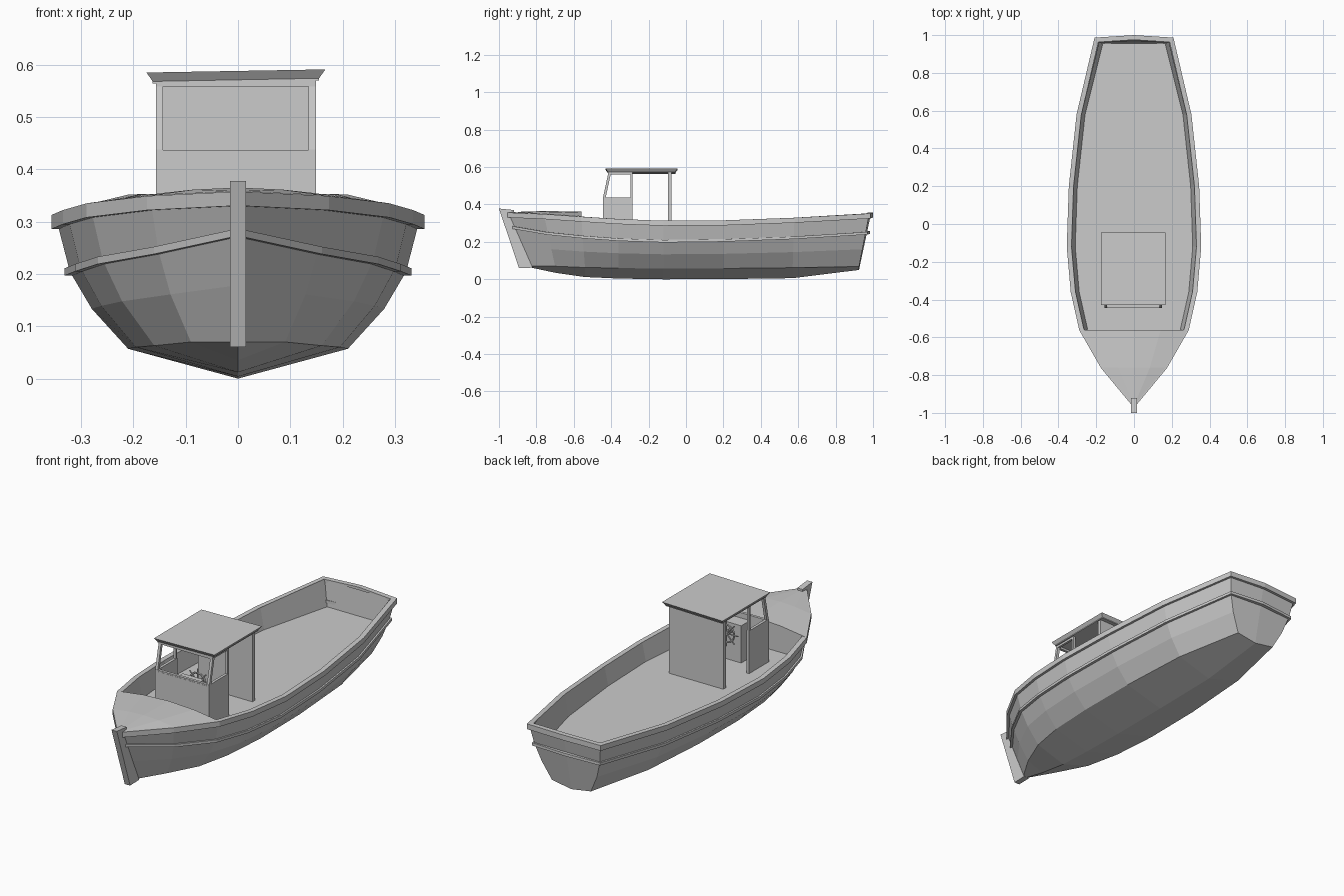
import bpy, bmesh, math
from mathutils import Vector

if "Cube" in bpy.data.objects:
    bpy.data.objects.remove(bpy.data.objects["Cube"])


def make(name, verts, faces):
    me = bpy.data.meshes.new(name)
    bm = bmesh.new()
    vs = [bm.verts.new(v) for v in verts]
    for f in faces:
        bm.faces.new([vs[i] for i in f])
    bmesh.ops.remove_doubles(bm, verts=bm.verts, dist=0.0005)
    bmesh.ops.recalc_face_normals(bm, faces=bm.faces)
    bm.to_mesh(me)
    bm.free()
    ob = bpy.data.objects.new(name, me)
    bpy.context.collection.objects.link(ob)
    return ob


def loft(name, rows, closed=False, caps=()):
    n = len(rows[0])
    faces = [(i * n + j, i * n + (j + 1) % n, (i + 1) * n + (j + 1) % n, (i + 1) * n + j)
             for i in range(len(rows) - 1) for j in range(n if closed else n - 1)]
    faces += [tuple(c * n + j for j in range(n)) for c in caps]
    return make(name, [p for r in rows for p in r], faces)


def box(name, x0, x1, y0, y1, z0, z1):
    return loft(name, [[(x0, y0, z), (x1, y0, z), (x1, y1, z), (x0, y1, z)] for z in (z0, z1)],
                True, (0, 1))


def bar(name, a, b, r, sides=4):
    a, b = Vector(a), Vector(b)
    q = (b - a).to_track_quat('Z', 'Y')
    ang = [math.tau * (k + .5) / sides for k in range(sides)]
    s = r / math.cos(math.pi / sides)
    ring = [q @ Vector((s * math.cos(t), s * math.sin(t), 0)) for t in ang]
    return loft(name, [[p + e for e in ring] for p in (a, b)], True, (0, 1))


def lerp(a, b, t):
    return a + (b - a) * t


# Hull stations: sheer y, half width, z | chine y, half width, z | keel z | rub strip z
ST = [(-.955, .006, .355, -.84, .005, .07, .065, .277),
      (-.76, .168, .347, -.70, .09, .07, .035, .245),
      (-.56, .283, .333, -.54, .16, .063, .012, .226),
      (-.36, .328, .320, -.36, .195, .06, .004, .212),
      (-.12, .349, .311, -.12, .21, .057, 0, .204),
      (.20, .338, .313, .20, .208, .058, .001, .208),
      (.58, .297, .327, .57, .185, .062, .006, .222),
      (.98, .203, .35, .925, .11, .068, .05, .246)]


def level(s, z, f):
    ys, ws, zs, yc, wc, zc = s[:6]
    return Vector((lerp(wc, ws, f), lerp(yc, ys, (z - zc) / (zs - zc)), z))


def half(s):
    return [Vector((s[1], s[0], s[2])), level(s, s[7], .8),
            level(s, lerp(s[5], s[7], .52), .5), Vector((s[4], s[3], s[5]))]


def flip(p):
    return Vector((-p[0], p[1], p[2]))


# Hull shell with a slightly bowed transom
rows = []
for s in ST:
    h = half(s)
    rows.append(h + [Vector((0, s[3], s[6]))] + [flip(p) for p in reversed(h)])
n, last = 9, 9 * (len(ST) - 1)
verts = [p for r in rows for p in r] + [Vector((0, .99, .355))]
faces = [(i * n + j, i * n + j + 1, (i + 1) * n + j + 1, (i + 1) * n + j)
         for i in range(len(ST) - 1) for j in range(8)]
faces += [tuple(range(9)), tuple(last + k for k in range(5)) + (len(verts) - 1,),
          tuple(last + k for k in range(4, 9)) + (len(verts) - 1,)]
make("hull", verts, faces)


# Mitred strips running round the hull
def strip(name, side, stern, out, inn, up, down):
    path = side + [stern] + [flip(p) for p in reversed(side)]
    rws = []
    for i, p in enumerate(path):
        d = [(path[k + 1] - path[k]).to_2d().normalized()
             for k in (max(i - 1, 0), min(i, len(path) - 2))]
        n1, n2 = [Vector((e.y, -e.x)) for e in d]
        m = (n1 + n2).normalized()
        m = (m / max(m.dot(n1), .5)).to_3d()
        rws.append([p + m * o + Vector((0, 0, z))
                    for o, z in ((out, up), (out, down), (inn, down), (inn, up))])
    return loft(name, rws, True, (0, len(rws) - 1))


strip("gunwale_rail", [half(s)[0] for s in ST], Vector((0, .993, .355)), .007, -.018, .002, -.025)
strip("rub_strip", [half(s)[1] for s in ST], Vector((0, .975, .25)), .010, -.008, .007, -.007)

# Cockpit lining and floor
FLOOR = .22
rows = []
for s in ST[2:]:
    y = min(s[0], .965)
    a, b = s[1] - .018, s[1] - .038
    rows.append([(a, y, s[2]), (b, min(y, .955), FLOOR), (-b, min(y, .955), FLOOR), (-a, y, s[2])])
loft("cockpit_lining", rows, caps=(len(rows) - 1,))

# Cambered foredeck and its bulkhead
rows = [[(s[1] * k, s[0], s[2] + .003 + .09 * s[1] * (1 - k * k)) for k in (-1, -.5, 0, .5, 1)]
        for s in ST[:3]]
loft("foredeck", rows)
edge = rows[-1]
make("bulkhead", edge + [(.245, -.56, FLOOR), (-.245, -.56, FLOOR)], [range(7)])

# Stem post
prof = [(-1, .378), (-.92, .37), (-.92, .352), (-.945, .345), (-.82, .062), (-.893, .06)]
loft("stem_post", [[(x, y, z) for y, z in prof] for x in (-.015, .015)], True, (0, 1))

# Wheelhouse: walls, side panels, window frame
C, W = -.004, .153
box("cabin_back_wall", C - W, C + W, -.097, -.077, FLOOR, .57)
box("cabin_front_wall", C - W, C + W, -.445, -.43, FLOOR, .43)
for sx, tag in ((-1, "left"), (1, "right")):
    x = C + sx * W
    x0, x1 = sorted((x, x - sx * .014))
    box("cabin_side_" + tag, x0, x1, -.445, -.285, FLOOR, .438)
    xm = x - sx * .007
    bar("front_window_post_" + tag, (xm, -.438, .43), (xm, -.408, .57), .007)
    bar("side_window_post_" + tag, (xm, -.291, .43), (xm, -.291, .57), .006)
    bar("side_window_top_" + tag, (xm, -.41, .565), (xm, -.285, .565), .006)
bar("front_window_top", (C - W, -.411, .565), (C + W, -.411, .565), .007)
bar("front_window_sill", (C - W, -.437, .43), (C + W, -.437, .43), .007)

# Roof with flared edge and slight sideways tilt
rows = []
for z, g in ((.567, -.012), (.571, -.012), (.588, 0)):
    rows.append([(C + sx * (.171 + g), y, z + sx * .003)
                 for sx, y in ((-1, -.43 - g), (1, -.43 - g), (1, -.045 + g), (-1, -.045 + g))])
loft("cabin_roof", rows, True, (0, 2))

# Helm console and steering wheel
box("helm_console", -.06, .06, -.43, -.36, FLOOR, .41)
hub = Vector((0, -.325, .37))
bpy.ops.mesh.primitive_torus_add(location=hub, rotation=(math.pi / 2, 0, 0), major_segments=16,
                                 minor_segments=6, major_radius=.045, minor_radius=.005)
bpy.context.object.name = "wheel_rim"
for k in range(8):
    t = math.tau * k / 8
    bar("wheel_spoke", hub, hub + Vector((math.sin(t), 0, math.cos(t))) * .066, .003, 6)
bar("wheel_shaft", (0, -.365, .37), (0, -.315, .37), .01, 8)
